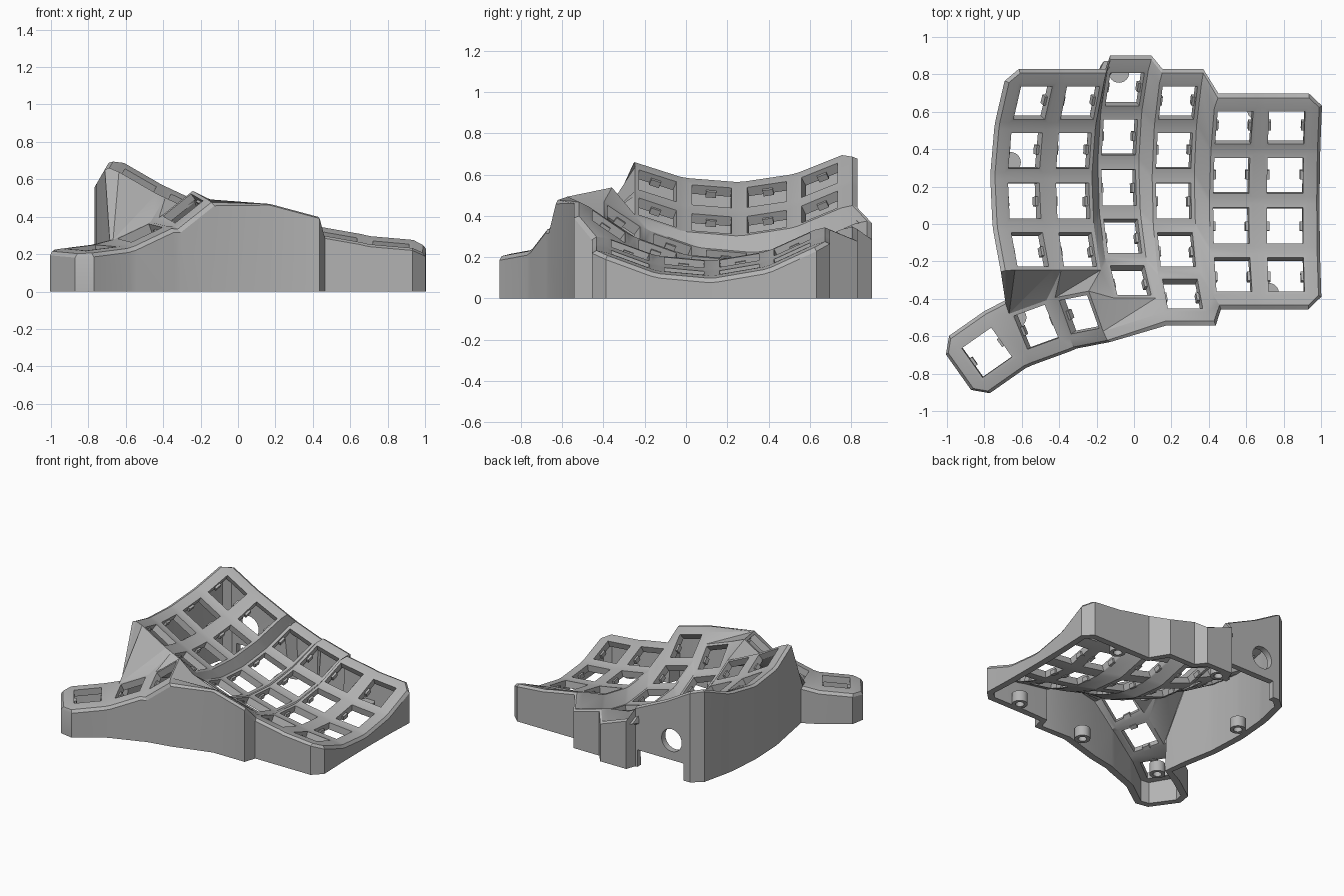
import bpy, bmesh
from math import radians, sin, cos
from mathutils import Matrix, Vector

old = bpy.data.objects.get("Cube")
if old:
    bpy.data.objects.remove(old, do_unlink=True)

grey = bpy.data.materials.new("mid_grey")
grey.use_nodes = True
grey.diffuse_color = (0.45, 0.45, 0.45, 1)
grey.node_tree.nodes["Principled BSDF"].inputs["Base Color"].default_value = (0.45, 0.45, 0.45, 1)

HOLE, MOUNT, THICK, RADIUS = 0.0965, 0.1165, 0.05, 1.05


def rot(angle, axis):
    return Matrix.Rotation(radians(angle), 4, axis)


# Key frames: each column is an arc of keys, given as base x, y, z and tilt
columns = [(-0.60, 0.218, 0.47, 30), (-0.338, 0.218, 0.336, 25), (-0.09, 0.29, 0.167, 20),
           (0.205, 0.218, 0.143, 15), (0.515, 0.085, 0.146, 10), (0.805, 0.085, 0.103, 5)]
frames = {}
for c, (x, y, z, tilt) in enumerate(columns):
    for r in range(5 if c in (2, 3) else 4):
        a = 15 * (1.65 - r)
        t = radians(a)
        frames[c, r] = (Matrix.Translation((x, y, z)) @ rot(tilt, 'Y')
                        @ Matrix.Translation((0, RADIUS * sin(t), RADIUS * (1 - cos(t)))) @ rot(a, 'X'))

# Thumb key frames: position, yaw, roll, pitch
thumbs = [((-0.785, -0.685, 0.21), 35, 6, 3), ((-0.515, -0.545, 0.29), 20, 24, 6),
          ((-0.28, -0.475, 0.425), 11, 38, 14)]
for name, (pos, yaw, roll, pitch) in zip("ABC", thumbs):
    frames[name] = Matrix.Translation(pos) @ rot(yaw, 'Z') @ rot(-roll, 'Y') @ rot(pitch, 'X')

bm = bmesh.new()
cache = {}
CORNERS = {"TL": (-1, 1), "TR": (1, 1), "BL": (-1, -1), "BR": (1, -1)}


def corner(key, name):
    if (key, name) not in cache:
        sx, sy = CORNERS[name]
        cache[key, name] = bm.verts.new(frames[key] @ Vector((sx * MOUNT, sy * MOUNT, THICK / 2)))
    return cache[key, name]


def web(*ids):
    bm.faces.new([corner(k, n) for k, n in ids])


# Square frame around every key opening
for key, m in frames.items():
    order = ["TL", "BL", "BR", "TR"]
    outer = [corner(key, n) for n in order]
    inner = [bm.verts.new(m @ Vector((CORNERS[n][0] * HOLE, CORNERS[n][1] * HOLE, THICK / 2))) for n in order]
    for i in range(4):
        j = (i + 1) % 4
        bm.faces.new((outer[i], outer[j], inner[j], inner[i]))

# Webs between neighbouring keys
for c in range(6):
    for r in range(5):
        k, right, below, diag = (c, r), (c + 1, r), (c, r + 1), (c + 1, r + 1)
        if k in frames and right in frames:
            web((k, "TR"), (k, "BR"), (right, "BL"), (right, "TL"))
        if k in frames and below in frames:
            web((k, "BL"), (below, "TL"), (below, "TR"), (k, "BR"))
        if all(q in frames for q in (k, right, below, diag)):
            web((k, "BR"), (below, "TR"), (diag, "TL"), (right, "BL"))
for a, b in ("AB", "BC"):
    web((a, "TR"), (a, "BR"), (b, "BL"), (b, "TL"))

# Triangles joining the columns to the thumb keys and to the lower row
c03, c13, c23, c24, c33, c34, c43 = (0, 3), (1, 3), (2, 3), (2, 4), (3, 3), (3, 4), (4, 3)
web((c33, "BR"), (c34, "TR"), (c43, "BL"))
web((c34, "TR"), (c34, "BR"), (c43, "BL"))
web((c13, "BR"), (c24, "TL"), (c23, "BL"))
web((c13, "BR"), (c24, "BL"), (c24, "TL"))
web((c13, "BR"), ("C", "TR"), (c24, "BL"))
web(("C", "TR"), ("C", "BR"), (c24, "BL"))
web(("C", "BR"), (c24, "BR"), (c24, "BL"))
web(("C", "BR"), (c34, "BL"), (c24, "BR"))
web((c13, "BR"), ("C", "TL"), ("C", "TR"))
web((c13, "BR"), (c13, "BL"), ("C", "TL"))
web((c13, "BL"), ("B", "TR"), ("C", "TL"))
web((c13, "BL"), (c03, "BR"), ("B", "TR"))
web((c03, "BR"), ("B", "TL"), ("B", "TR"))
web((c03, "BR"), (c03, "BL"), ("B", "TL"))

# Walk around the edge: key, corner and outward direction
W, E, N, S = (-1, 0), (1, 0), (0, 1), (0, -1)
edge = [((0, r), n, W) for r in range(4) for n in ("TL", "BL")]
edge += [("B", "TL", N), ("A", "TR", N), ("A", "TL", N), ("A", "TL", W), ("A", "BL", W)]
edge += [(k, n, S) for k in "ABC" for n in ("BL", "BR")]
edge += [(c34, "BL", S), (c34, "BR", (0.6, -1)), (c43, "BL", (0.6, -1)), (c43, "BR", S)]
edge += [((5, 3), "BL", S), ((5, 3), "BR", S)]
edge += [((5, r), n, E) for r in (3, 2, 1, 0) for n in ("BR", "TR")]
edge += [((5, 0), "TR", N), ((5, 0), "TL", N), ((4, 0), "TR", N), ((4, 0), "TL", (0.3, 1))]
edge += [((3, 0), "TR", (0.1, 1)), ((3, 0), "TL", (0.2, 1)), ((2, 0), "TR", (0.2, 1)), ((2, 0), "TL", (0.2, 1))]
edge += [((1, 0), "TR", (0.1, 1)), ((1, 0), "TL", N), ((0, 0), "TR", N), ((0, 0), "TL", N)]

# Rim bends outward, then a vertical wall drops to the floor
strips = []
for key, n, (dx, dy) in edge:
    top = corner(key, n)
    base = Vector((CORNERS[n][0] * MOUNT, CORNERS[n][1] * MOUNT, THICK / 2))
    rim = [bm.verts.new(frames[key] @ (base + Vector((dx * o, dy * o, -d)))) for o, d in ((0.055, 0.008), (0.072, 0.028))]
    foot = bm.verts.new((rim[1].co.x, rim[1].co.y, 0))
    strips.append([top] + rim + [foot])
for s, t in zip(strips, strips[1:] + strips[:1]):
    for i in range(3):
        quad = [s[i], s[i + 1], t[i + 1], t[i]]
        bm.faces.new(list(dict.fromkeys(quad)))

bmesh.ops.recalc_face_normals(bm, faces=bm.faces)
bm.normal_update()
if sum(f.normal.z * f.calc_area() for f in bm.faces) < 0:
    bmesh.ops.reverse_faces(bm, faces=bm.faces)


def finish(name, b):
    me = bpy.data.meshes.new(name)
    b.to_mesh(me)
    b.free()
    me.materials.append(grey)
    ob = bpy.data.objects.new(name, me)
    bpy.context.collection.objects.link(ob)
    return ob


shell = finish("keyboard_shell", bm)
solid = shell.modifiers.new("thickness", 'SOLIDIFY')
solid.thickness = THICK
solid.offset = -1

# Cable hole and connector slot in the back wall
cut = bmesh.new()
bmesh.ops.create_cone(cut, cap_ends=True, segments=32, radius1=0.085, radius2=0.085, depth=0.4,
                      matrix=Matrix.Translation((-0.46, 0.82, 0.28)) @ rot(90, 'X'))
bmesh.ops.create_cube(cut, size=1, matrix=Matrix.Translation((-0.365, 0.82, 0)) @ Matrix.Diagonal((0.39, 0.2, 0.26, 1)))
cutter = finish("wall_cutter", cut)
cutter.hide_render = True
boolean = shell.modifiers.new("openings", 'BOOLEAN')
boolean.object = cutter
boolean.operation = 'DIFFERENCE'
boolean.solver = 'EXACT'
bpy.context.view_layer.objects.active = shell
for mod in ("thickness", "openings"):
    bpy.ops.object.modifier_apply(modifier=mod)
bpy.data.objects.remove(cutter, do_unlink=True)

# Clips on both sides of every opening
clips = bmesh.new()
for m in frames.values():
    for side in (-1, 1):
        bmesh.ops.create_cube(clips, size=1, matrix=m @ Matrix.Translation((side * HOLE, 0, -0.014))
                              @ Matrix.Diagonal((0.03, 0.05, 0.032, 1)))
clips = finish("switch_clips", clips)

# Screw posts on the floor, with blind holes from below
posts = bmesh.new()
for x, y in [(-0.66, 0.33), (-0.08, 0.81), (0.66, 0.61), (0.72, -0.37), (0.08, -0.46), (-0.63, -0.50)]:
    rings = []
    for rad, z in ((0.03, 0.06), (0.03, 0), (0.055, 0), (0.055, 0.08)):
        res = bmesh.ops.create_circle(posts, segments=24, radius=rad, matrix=Matrix.Translation((x, y, z)))
        rings.append(res["verts"])
    for a, b in zip(rings, rings[1:]):
        for i in range(24):
            j = (i + 1) % 24
            posts.faces.new((a[i], a[j], b[j], b[i]))
    posts.faces.new(rings[0])
    posts.faces.new(rings[-1])
bmesh.ops.recalc_face_normals(posts, faces=posts.faces)
posts = finish("screw_posts", posts)

for ob in (shell, posts):
    bpy.ops.object.select_all(action='DESELECT')
    ob.select_set(True)
    bpy.context.view_layer.objects.active = ob
    bpy.ops.object.shade_smooth_by_angle(angle=radians(25))
